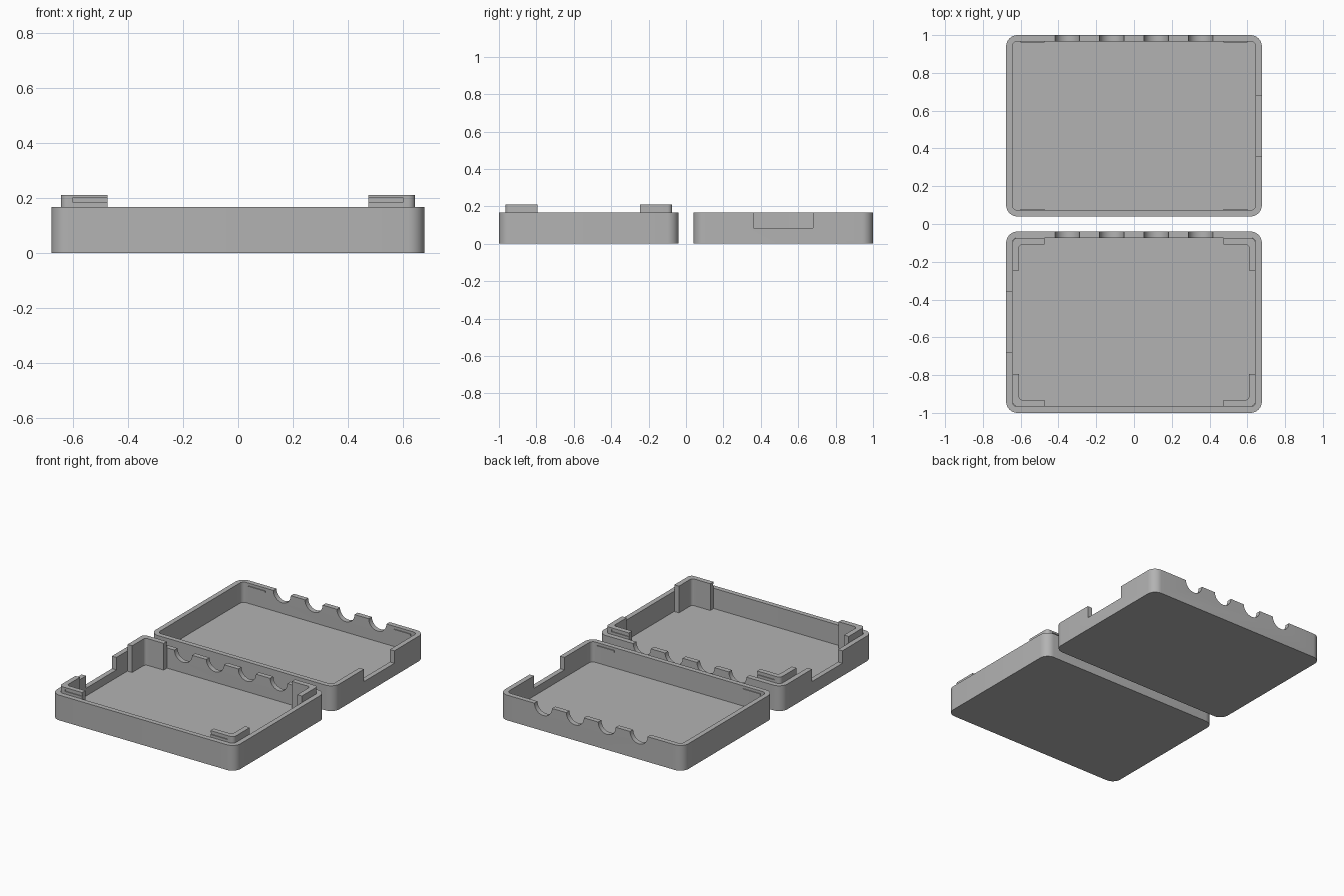
import bpy, bmesh
from math import cos, sin, pi, radians

cube = bpy.data.objects.get("Cube")
if cube:
    bpy.data.objects.remove(cube, do_unlink=True)

HALF_X, HALF_Y, HEIGHT, WALL = 0.677, 0.48, 0.168, 0.033
RADIUS, CENTRE_Y, POST_TOP, OVER = 0.06, 0.52, 0.211, 0.1

grey = bpy.data.materials.new("plain grey")
grey.use_nodes = True
COLOUR = (0.45, 0.45, 0.45, 1)
grey.diffuse_color = COLOUR
grey.node_tree.nodes["Principled BSDF"].inputs["Base Color"].default_value = COLOUR


def prism(name, outline, z0, z1):
    """Extrude a closed outline between two heights."""
    bm = bmesh.new()
    face = bm.faces.new([bm.verts.new((x, y, z0)) for x, y in outline])
    top = bmesh.ops.extrude_face_region(bm, geom=[face])["geom"]
    bmesh.ops.translate(bm, vec=(0, 0, z1 - z0),
                        verts=[v for v in top if isinstance(v, bmesh.types.BMVert)])
    bmesh.ops.recalc_face_normals(bm, faces=bm.faces)
    mesh = bpy.data.meshes.new(name)
    bm.to_mesh(mesh)
    bm.free()
    mesh.materials.append(grey)
    obj = bpy.data.objects.new(name, mesh)
    bpy.context.collection.objects.link(obj)
    return obj


def rounded(name, cy, inset, z0, z1):
    """Rounded rectangular block, inset from the tray outline."""
    hx, hy, r = HALF_X - inset, HALF_Y - inset, max(RADIUS - inset, 0.02)
    outline = []
    for i, (sx, sy) in enumerate([(1, 1), (-1, 1), (-1, -1), (1, -1)]):
        for k in range(9):
            a = (i + k / 8) * pi / 2
            outline.append((sx * (hx - r) + r * cos(a), cy + sy * (hy - r) + r * sin(a)))
    return prism(name, outline, z0, z1)


def box(name, xs, ys, z0, z1):
    (x0, x1), (y0, y1) = sorted(xs), sorted(ys)
    return prism(name, [(x0, y0), (x1, y0), (x1, y1), (x0, y1)], z0, z1)


def boolean(obj, tool, operation="DIFFERENCE"):
    mod = obj.modifiers.new("cut", "BOOLEAN")
    mod.operation, mod.object, mod.solver = operation, tool, "EXACT"
    bpy.context.view_layer.objects.active = obj
    bpy.ops.object.modifier_apply(modifier=mod.name)
    bpy.data.objects.remove(tool, do_unlink=True)


def smooth(obj):
    bpy.ops.object.select_all(action="DESELECT")
    obj.select_set(True)
    bpy.context.view_layer.objects.active = obj
    bpy.ops.object.shade_smooth_by_angle(angle=radians(30))


def tray(name, cy, notch_side):
    """Open tray with four cable scallops at the back and one side notch."""
    body = rounded(name, cy, 0, 0, HEIGHT)
    boolean(body, rounded("cavity", cy, WALL, WALL, HEIGHT + OVER))
    for i in range(4):
        bpy.ops.mesh.primitive_cylinder_add(
            vertices=32, radius=0.065, depth=0.1,
            location=((i - 1.5) * 0.235, cy + HALF_Y - WALL / 2, HEIGHT),
            rotation=(pi / 2, 0, 0))
        boolean(body, bpy.context.object)
    wall_x = HALF_X - WALL / 2
    boolean(body, box("notch", (notch_side * (wall_x - 0.03), notch_side * (wall_x + 0.03)),
                      (cy - 0.16, cy + 0.16), 0.085, HEIGHT + OVER))
    smooth(body)


tray("rear_tray", CENTRE_Y, 1)
tray("front_tray", -CENTRE_Y, -1)

inner_x, inner_y = HALF_X - WALL, HALF_Y - WALL
for sx, side in ((1, "right"), (-1, "left")):
    for sy, end in ((1, "back"), (-1, "front")):
        # Corner post standing on the floor of the front tray
        post = rounded(f"corner_post_{end}_{side}", -CENTRE_Y, WALL + 0.001, WALL, POST_TOP)
        boolean(post, rounded("hollow", -CENTRE_Y, 2 * WALL + 0.002, 0, POST_TOP + OVER))
        boolean(post, box("corner", (sx * 0.473, sx * 0.8),
                          (-CENTRE_Y + sy * 0.275, -CENTRE_Y + sy * 0.6),
                          0, POST_TOP + OVER), "INTERSECT")
        # Snap groove in the post and matching ridge in the rear tray
        edge = -CENTRE_Y + sy * inner_y
        boolean(post, box("groove", (sx * 0.47, sx * 0.6),
                          (edge - sy * 0.007, edge + sy * 0.02), 0.185, 0.199))
        smooth(post)
        edge = CENTRE_Y + sy * inner_y
        box(f"snap_ridge_{end}_{side}", (sx * 0.475, sx * 0.6),
            (edge - sy * 0.006, edge + sy * 0.004), 0.138, 0.15)
